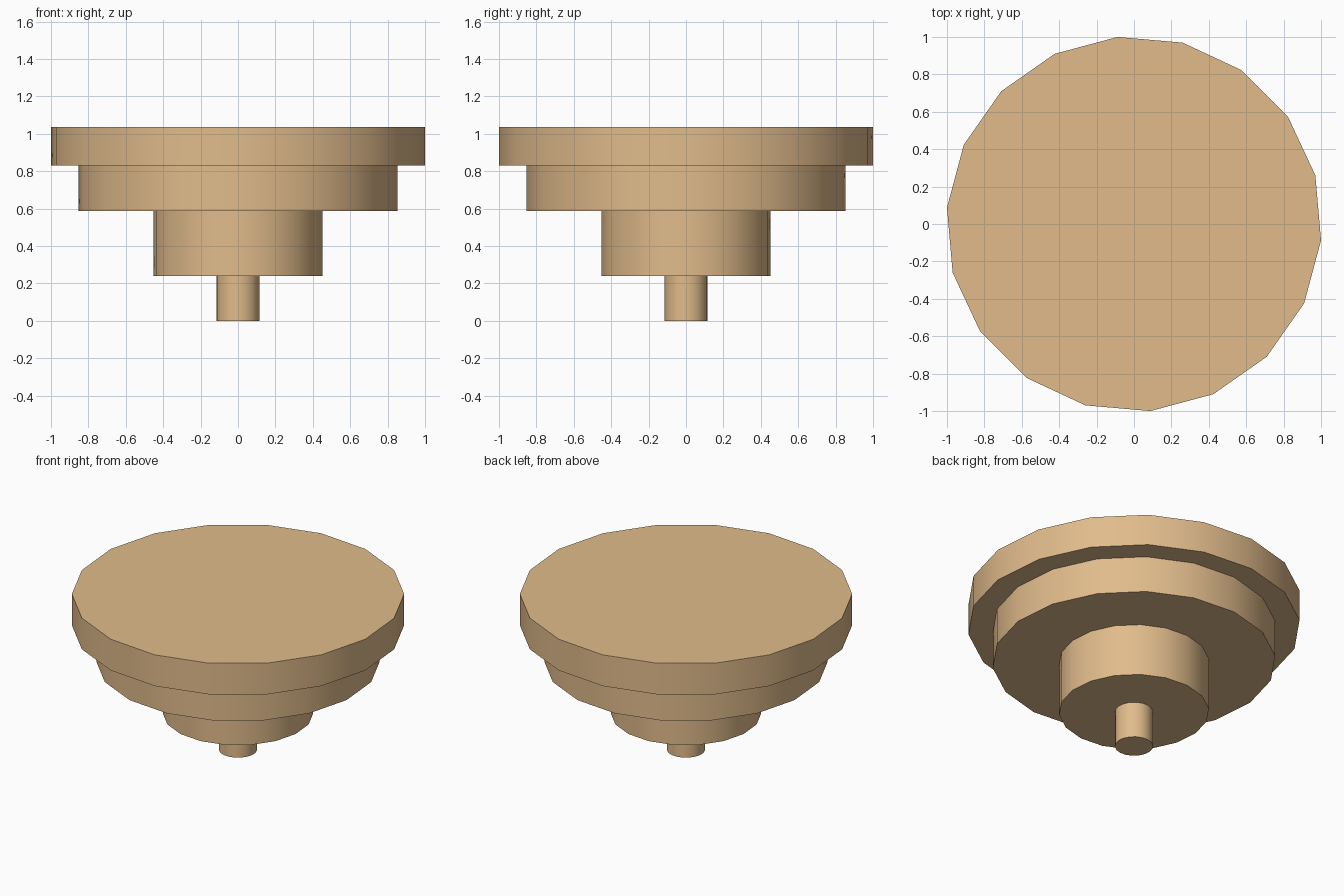
import bpy, bmesh
from math import radians, cos, sin

if "Cube" in bpy.data.objects:
    bpy.data.objects.remove(bpy.data.objects["Cube"])

SIDES = 18
TURN = radians(-5)  # rotation of the polygon seen from the top

tan = bpy.data.materials.new("tan")
tan.diffuse_color = (0.75, 0.5, 0.26, 1)
tan.use_nodes = True
tan.node_tree.nodes["Principled BSDF"].inputs["Base Color"].default_value = tan.diffuse_color


def disc(name, half_width, z0, z1):
    """Closed 18-sided drum with smooth sides and sharp rims."""
    r = half_width / cos(TURN)
    bm = bmesh.new()
    angles = [TURN + radians(360 / SIDES * i) for i in range(SIDES)]
    low, high = [[bm.verts.new((r * cos(a), r * sin(a), z)) for a in angles]
                 for z in (z0, z1)]
    bm.faces.new(low[::-1])
    bm.faces.new(high)
    for i in range(SIDES):
        j = (i + 1) % SIDES
        bm.faces.new((low[i], low[j], high[j], high[i]))
    mesh = bpy.data.meshes.new(name)
    bm.to_mesh(mesh)
    bm.free()
    mesh.materials.append(tan)
    ob = bpy.data.objects.new(name, mesh)
    bpy.context.collection.objects.link(ob)
    bpy.ops.object.select_all(action='DESELECT')
    ob.select_set(True)
    bpy.context.view_layer.objects.active = ob
    bpy.ops.object.shade_smooth_by_angle(angle=radians(30))


# Stacked tiers, from the small peg up to the wide top
disc("bottom_peg", 0.115, 0.0, 0.24)
disc("neck", 0.452, 0.24, 0.587)
disc("under_rim", 0.853, 0.587, 0.829)
disc("top_disc", 1.0, 0.829, 1.037)
